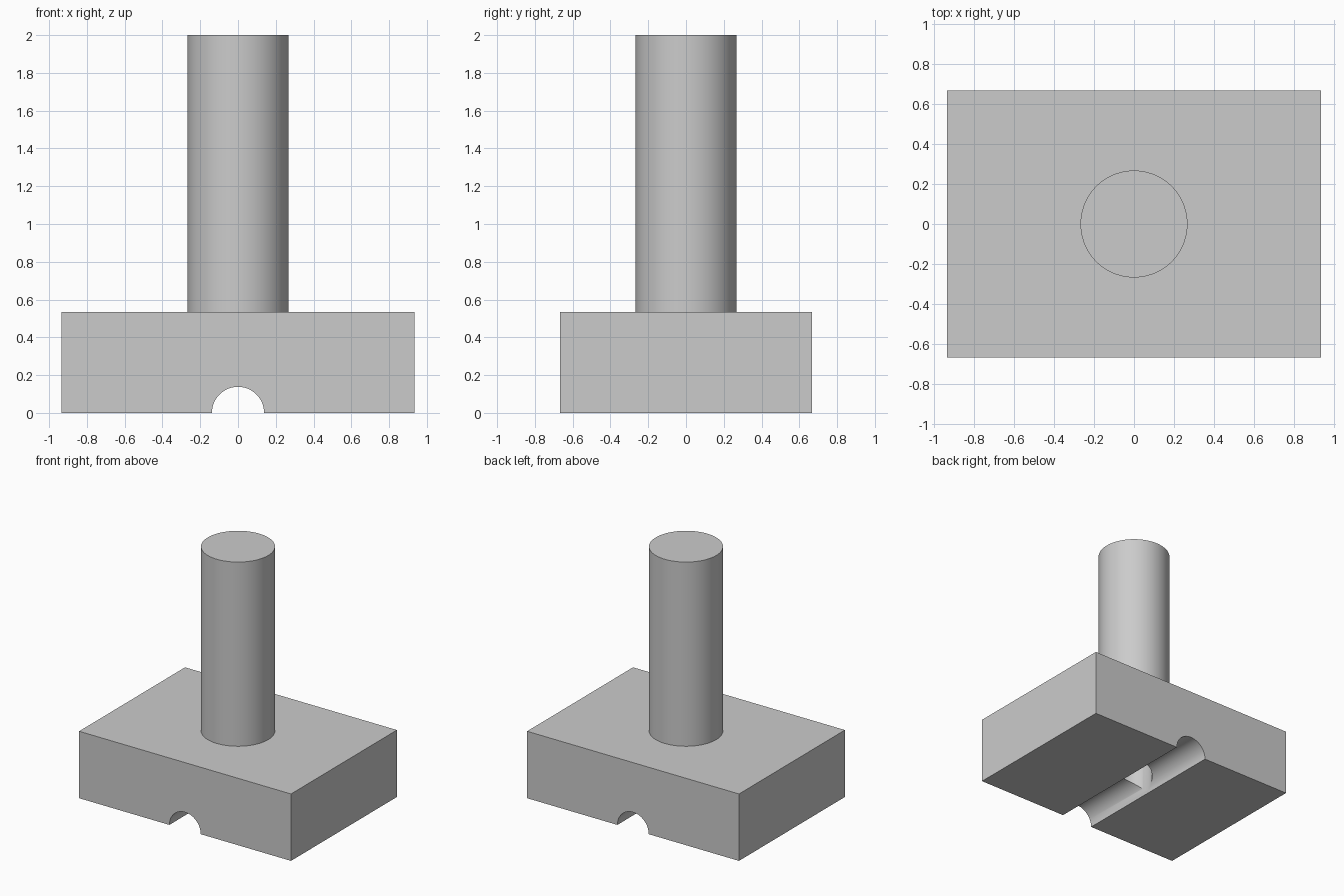
import bpy
import math

cube = bpy.data.objects.get("Cube")
if cube:
    bpy.data.objects.remove(cube, do_unlink=True)

BASE = (1.867, 1.333, 0.533)
SHAFT_R = 0.267
GROOVE_R = 0.138
BORE_R = 0.136

grey = bpy.data.materials.new("light grey")
grey.use_nodes = True
colour = (0.6, 0.6, 0.6, 1)
grey.diffuse_color = colour
grey.node_tree.nodes["Principled BSDF"].inputs["Base Color"].default_value = colour


def cylinder(name, radius, depth, location, tilt=0):
    bpy.ops.mesh.primitive_cylinder_add(vertices=96, radius=radius, depth=depth,
                                        location=location, rotation=(tilt, 0, 0))
    obj = bpy.context.object
    obj.name = name
    obj.data.materials.append(grey)
    return obj


def cut(target, cutter):
    cutter.hide_render = True
    mod = target.modifiers.new("cut", 'BOOLEAN')
    mod.operation = 'DIFFERENCE'
    mod.solver = 'EXACT'
    mod.object = cutter
    bpy.context.view_layer.objects.active = target
    bpy.ops.object.modifier_apply(modifier=mod.name)
    bpy.data.objects.remove(cutter, do_unlink=True)


def smooth(obj):
    bpy.ops.object.select_all(action='DESELECT')
    obj.select_set(True)
    bpy.context.view_layer.objects.active = obj
    bpy.ops.object.shade_smooth_by_angle(angle=math.radians(30))


# Rectangular base block
bpy.ops.mesh.primitive_cube_add(size=1, location=(0, 0, BASE[2] / 2))
base = bpy.context.object
base.name = "base_block"
base.scale = BASE
bpy.ops.object.transform_apply(location=True, rotation=True, scale=True)
base.data.materials.append(grey)

# Half-round groove from front to back, and the bore rising from it to the shaft
cut(base, cylinder("groove_cutter", GROOVE_R, 2, (0, 0, 0), math.pi / 2))
cut(base, cylinder("bore_cutter", BORE_R, 2, (0, 0, 0.5)))
smooth(base)

# Upright round shaft
shaft = cylinder("shaft", SHAFT_R, 2 - BASE[2], (0, 0, (2 + BASE[2]) / 2))
smooth(shaft)
